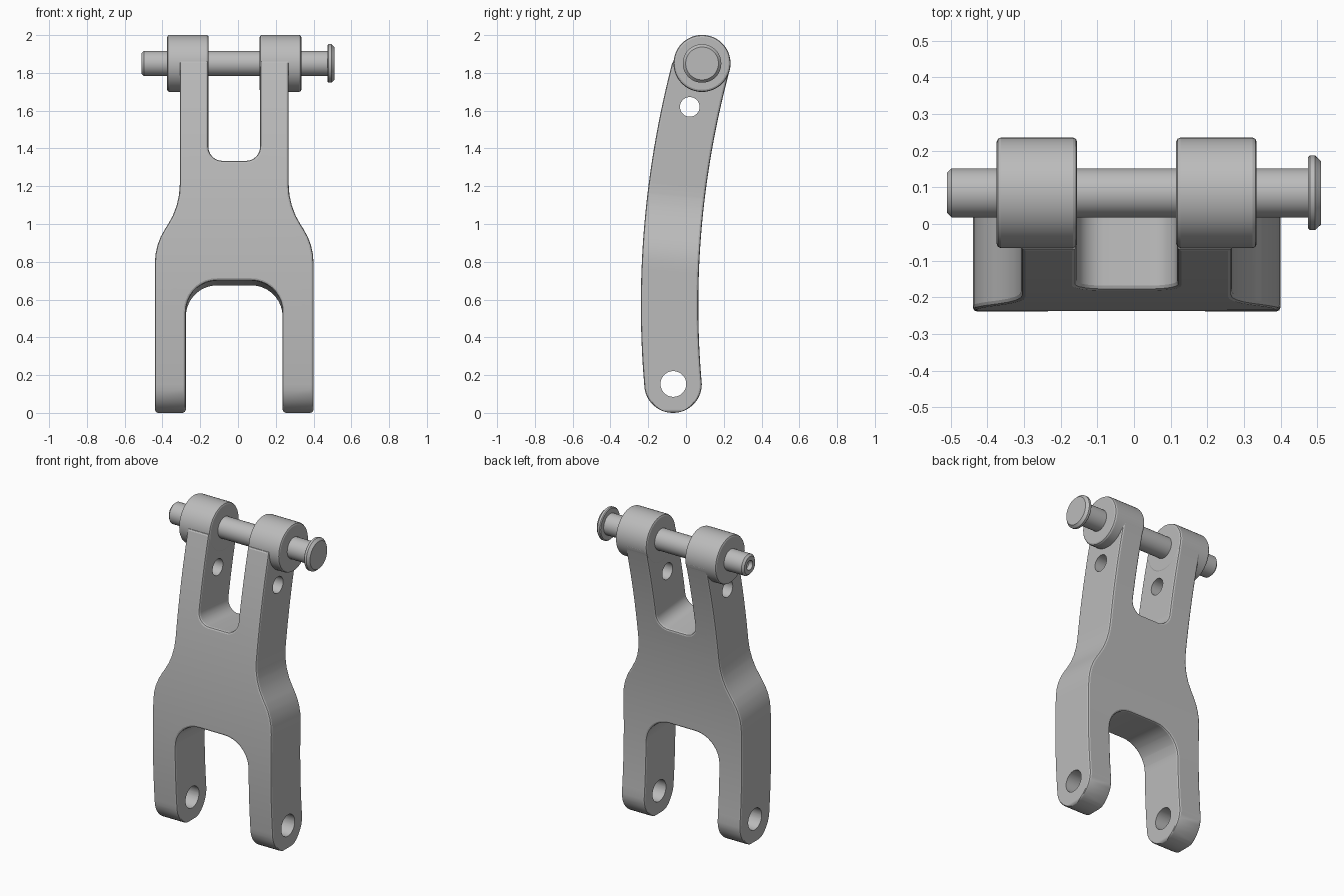
import bpy, bmesh, math
from mathutils import Vector, Matrix

old = bpy.data.objects.get("Cube")
if old:
    bpy.data.objects.remove(old, do_unlink=True)

GREY = (0.5, 0.5, 0.5, 1)
steel = bpy.data.materials.new("grey_steel")
steel.use_nodes = True
steel.diffuse_color = GREY
steel.node_tree.nodes["Principled BSDF"].inputs["Base Color"].default_value = GREY

MID = -0.02            # middle of the arm in x
HALF = 0.152           # half thickness of the arm
PIVOT = (0.085, 1.85)  # pin axis in y, z


def finish(bm, name):
    bmesh.ops.recalc_face_normals(bm, faces=bm.faces)
    mesh = bpy.data.meshes.new(name)
    bm.to_mesh(mesh)
    bm.free()
    mesh.materials.append(steel)
    ob = bpy.data.objects.new(name, mesh)
    bpy.context.collection.objects.link(ob)
    return ob


def activate(ob):
    bpy.ops.object.select_all(action='DESELECT')
    ob.select_set(True)
    bpy.context.view_layer.objects.active = ob


def smooth(ob):
    activate(ob)
    bpy.ops.object.shade_smooth_by_angle(angle=math.radians(20))


def lathe(name, profile, centre):
    """Turn an (x, radius) profile about an axis along x."""
    bm = bmesh.new()
    vs = [bm.verts.new((x, r, 0)) for x, r in profile]
    es = [bm.edges.new(pair) for pair in zip(vs, vs[1:])]
    bmesh.ops.spin(bm, geom=vs + es, cent=(0, 0, 0), axis=(1, 0, 0),
                   angle=math.tau, steps=48)
    bmesh.ops.remove_doubles(bm, verts=bm.verts, dist=1e-5)
    bmesh.ops.translate(bm, verts=bm.verts, vec=(0, *centre))
    return finish(bm, name)


def fillet(corners):
    """Round the corners (x, z, radius) of a closed outline."""
    out = []
    for i, (x, z, r) in enumerate(corners):
        p = Vector((x, z))
        if r == 0:
            out.append(p)
            continue
        u = (Vector(corners[i - 1][:2]) - p).normalized()
        v = (Vector(corners[(i + 1) % len(corners)][:2]) - p).normalized()
        half = math.acos(u.dot(v)) / 2
        c = p + (u + v).normalized() * r / math.sin(half)
        a, b = p + u * r / math.tan(half) - c, p + v * r / math.tan(half) - c
        sweep = math.atan2(a.x * b.y - a.y * b.x, a.dot(b))
        n = max(2, math.ceil(abs(sweep) / 0.18))
        out += [c + Matrix.Rotation(sweep * k / n, 2) @ a for k in range(n + 1)]
    return out


def bend(co):
    """Curve the flat plate, tilt its cuts and round its lower ends."""
    x, y, z = co
    t = min(max((z - 0.3) / 0.3, 0), 1)
    new_z = z - 0.088 * y * t * t * (3 - 2 * t)
    h = max(new_z, HALF) - 0.57
    width = math.hypot(1, 0.208 * h)
    if z < HALF:
        width *= max(0.06, math.sqrt(max(0, 1 - (1 - z / HALF) ** 2)))
    return Vector((x + MID, -0.087 + 0.104 * h * h + y * width, new_z))


# Forked arm: outline with a slot at each end, made as a plate and then bent
right = [(0.256, 0.6875, 0.165), (0.256, 0, 0.02), (0.42, 0, 0.02),
         (0.42, 0.88, 0.33), (0.288, 1.08, 0.4), (0.288, 1.85, 0),
         (0.137, 1.85, 0), (0.137, 1.322, 0.075)]
outline = fillet(right + [(-x, z, r) for x, z, r in reversed(right)])
bm = bmesh.new()
front, back = ([bm.verts.new((p.x, y, p.y)) for p in outline] for y in (-HALF, HALF))
caps = [bm.faces.new(front), bm.faces.new(back[::-1])]
for i in range(len(front)):
    bm.faces.new((front[i], front[i - 1], back[i - 1], back[i]))
bmesh.ops.recalc_face_normals(bm, faces=bm.faces)
rim = [e for f in caps for e in f.edges]
bmesh.ops.bevel(bm, geom=rim, offset=0.012, segments=2, profile=0.5,
                affect='EDGES', clamp_overlap=True)
levels = [HALF * (1 - math.cos(k * math.pi / 18)) for k in range(1, 10)]
levels += [0.203 + 0.05 * k for k in range(33)]
for z in levels:
    bmesh.ops.bisect_plane(bm, geom=bm.verts[:] + bm.edges[:] + bm.faces[:],
                           dist=1e-5, plane_co=(0, 0, z), plane_no=(0, 0, 1))
for v in bm.verts:
    v.co = bend(v.co)
arm = finish(bm, "forked_arm")

# Holes through the lower legs and below the bosses
for centre, r in (((-0.067, 0.153), 0.068), ((0.02, 1.62), 0.052)):
    cutter = lathe("hole_cutter", [(-1, 0), (-1, r), (1, r), (1, 0)], centre)
    cutter.hide_render = True
    activate(arm)
    mod = arm.modifiers.new("hole", 'BOOLEAN')
    mod.operation, mod.solver, mod.object = 'DIFFERENCE', 'EXACT', cutter
    bpy.ops.object.modifier_apply(modifier=mod.name)
    bpy.data.objects.remove(cutter, do_unlink=True)
smooth(arm)

# Round bosses at the top of each prong
R, B = 0.151, 0.012
for side, name in ((1, "left_boss"), (-1, "right_boss")):
    a, b = 0.135, 0.355
    profile = [(a, 0), (a, R - B), (a + B * 0.3, R - B * 0.3), (a + B, R),
               (b - B, R), (b - B * 0.3, R - B * 0.3), (b, R - B), (b, 0)]
    smooth(lathe(name, [(MID + side * x, r) for x, r in profile], PIVOT))

# Headed pin with a centre recess in its plain end
smooth(lathe("headed_pin", [
    (-0.47, 0), (-0.485, 0.026), (-0.51, 0.03), (-0.51, 0.055), (-0.498, 0.067),
    (0.475, 0.067), (0.475, 0.097), (0.48, 0.102), (0.494, 0.102),
    (0.51, 0.087), (0.51, 0)], PIVOT))
